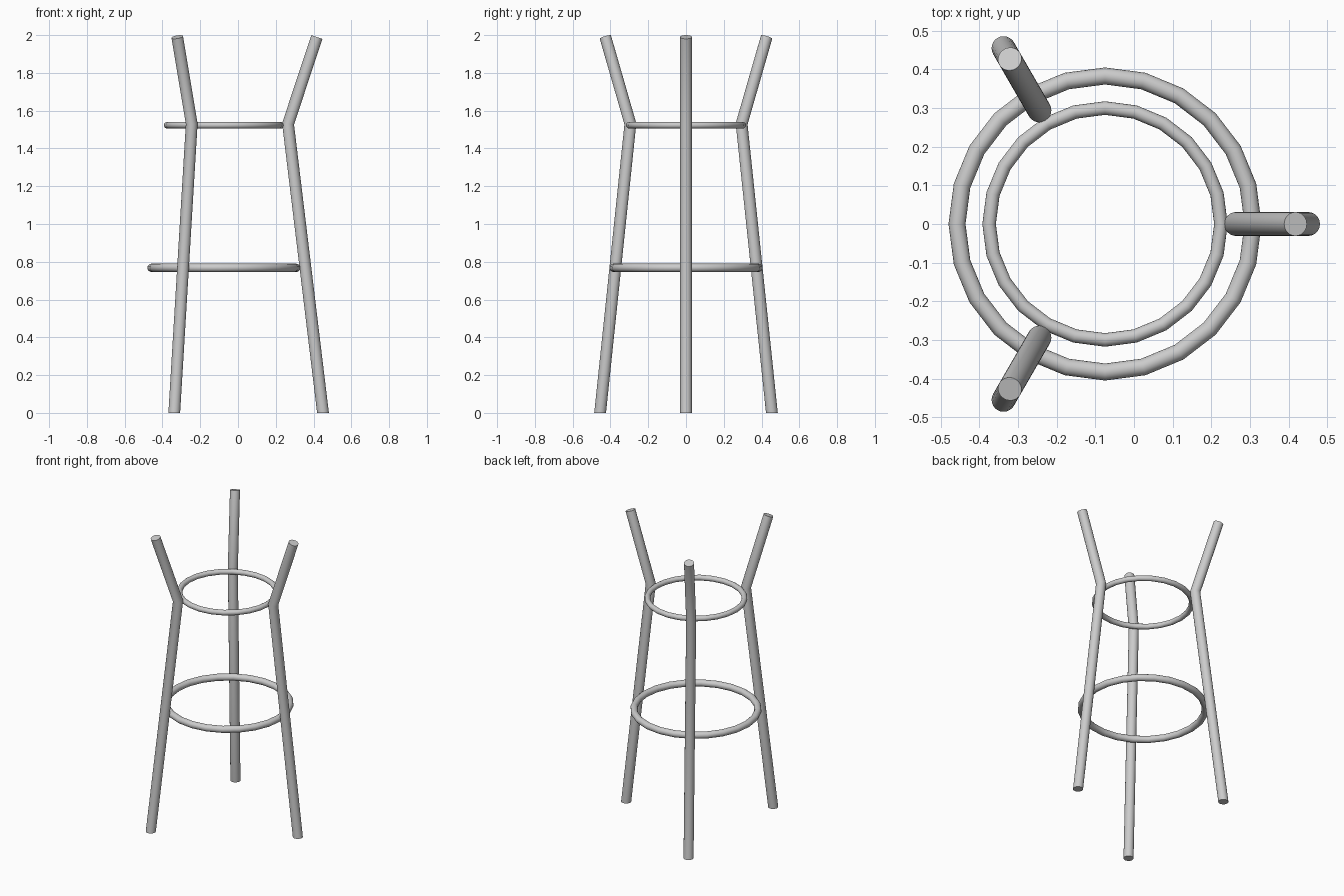
import bpy, bmesh, math
from mathutils import Vector, Matrix

if "Cube" in bpy.data.objects:
    bpy.data.objects.remove(bpy.data.objects["Cube"])

CX = -0.075          # axis of the three-fold symmetry
TUBE_R, SIDES = 0.031, 24


def finish(ob):
    bpy.context.view_layer.objects.active = ob
    ob.select_set(True)
    bpy.ops.object.shade_smooth_by_angle(angle=math.radians(35))
    ob.select_set(False)


def leg(name, angle):
    # Bent tube: sections are cut flat at the floor, mitred at the knee, square at the top
    foot, knee, tip = Vector((0.525, 0, 0)), Vector((0.34, 0, 1.53)), Vector((0.493, 0, 1.99))
    low, up = (knee - foot).normalized(), (tip - knee).normalized()
    sections = [(foot, Vector((0, 0, 1)), low), (knee, (low + up).normalized(), low), (tip, up, up)]
    bm = bmesh.new()
    rings = []
    for centre, normal, axis in sections:
        side = Vector((0, 1, 0))
        across = side.cross(axis)
        ring = []
        for i in range(SIDES):
            a = 2 * math.pi * i / SIDES
            offset = (across * math.cos(a) + side * math.sin(a)) * TUBE_R
            offset -= axis * (offset.dot(normal) / axis.dot(normal))
            ring.append(bm.verts.new(centre + offset))
        rings.append(ring)
    for r0, r1 in zip(rings, rings[1:]):
        for i in range(SIDES):
            j = (i + 1) % SIDES
            bm.faces.new((r0[i], r0[j], r1[j], r1[i]))
    bm.faces.new(rings[0][::-1])
    bm.faces.new(rings[-1])
    bmesh.ops.recalc_face_normals(bm, faces=bm.faces)
    bm.transform(Matrix.Translation((CX, 0, 0)) @ Matrix.Rotation(angle, 4, 'Z'))
    mesh = bpy.data.meshes.new(name)
    bm.to_mesh(mesh)
    bm.free()
    ob = bpy.data.objects.new(name, mesh)
    bpy.context.collection.objects.link(ob)
    finish(ob)


def hoop(name, z, major, minor):
    bpy.ops.mesh.primitive_torus_add(location=(CX, 0, z), major_radius=major, minor_radius=minor,
                                     major_segments=24, minor_segments=16)
    ob = bpy.context.object
    ob.name = name
    finish(ob)


# Three splayed legs
for name, deg in (("right_leg", 0), ("back_left_leg", 120), ("front_left_leg", 240)):
    leg(name, math.radians(deg))

# Rings tying the legs together
hoop("lower_ring", 0.768, 0.383, 0.022)
hoop("upper_ring", 1.523, 0.300, 0.0175)
